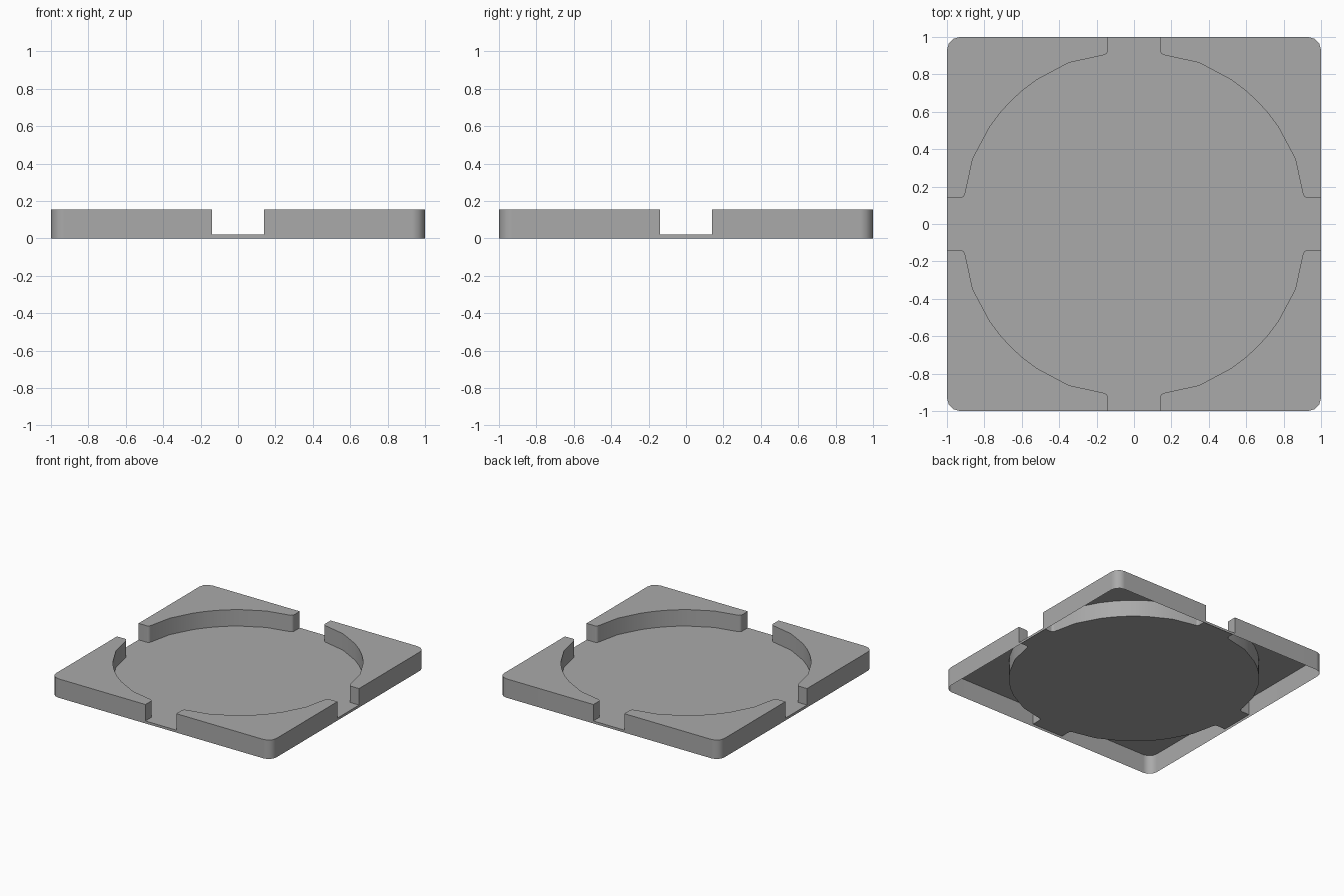
import bpy, bmesh
from math import radians, sin, cos

cube = bpy.data.objects.get("Cube")
if cube:
    bpy.data.objects.remove(cube, do_unlink=True)

TOP, FLOOR, GAP, RADIUS, CORNER = 0.155, 0.02, 0.14, 0.93, 0.07

# Plan of one raised corner: outer side, then the notch and round inner side
outer = [(1, GAP)]
for i in range(4):
    a = radians(30 * i)
    outer.append((1 - CORNER + CORNER * cos(a), 1 - CORNER + CORNER * sin(a)))
outer.append((GAP, 1))
lip = [(GAP, 0.925), (0.145, 0.913), (0.157, 0.904)]
arc = [(RADIUS * sin(radians(a)), RADIUS * cos(radians(a)))
       for a in (22, 34, 40, 45, 50, 56, 68)]
inner = [outer[-1]] + lip + arc + [(y, x) for x, y in reversed(lip)] + [outer[0]]

bm = bmesh.new()
cache = {}


def vert(p, z):
    key = (round(p[0], 4), round(p[1], 4), z)
    if key not in cache:
        cache[key] = bm.verts.new(key)
    return cache[key]


def face(*corners):
    bm.faces.new([vert(p, z) for p, z in corners])


def turn(points, quarter):
    for _ in range(quarter):
        points = [(-y, x) for x, y in points]
    return points


floor_loop = []
for q in range(4):
    out, inn = turn(outer, q), turn(inner, q)
    # Raised flat top of the corner
    face(*[(p, TOP) for p in out + inn[1:-1]])
    # Outer walls, reaching the ground
    for i, (a, b) in enumerate(zip(out, out[1:])):
        loop = [(a, 0), (b, 0)]
        if i == len(out) - 2:
            loop.append((b, FLOOR))
        loop += [(b, TOP), (a, TOP)]
        if i == 0:
            loop.append((a, FLOOR))
        face(*loop)
    # Inner walls, reaching the recessed floor
    for a, b in zip(inn, inn[1:]):
        face((a, FLOOR), (b, FLOOR), (b, TOP), (a, TOP))
    # Low edge across the gap to the next corner
    a, b = out[-1], turn(outer, q + 1)[0]
    face((a, 0), (b, 0), (b, FLOOR), (a, FLOOR))
    floor_loop += [(p, FLOOR) for p in reversed(inn)]

# Recessed round floor with four channels; the underside stays open
face(*floor_loop)

# Soften the rims
rims = [e for e in bm.edges
        if len(e.link_faces) == 2 and e.calc_face_angle() > radians(35)]
bmesh.ops.bevel(bm, geom=rims, offset=0.008, offset_type='OFFSET', segments=3,
                profile=0.5, affect='EDGES', clamp_overlap=True)

mesh = bpy.data.meshes.new("tray")
bm.to_mesh(mesh)
bm.free()
tray = bpy.data.objects.new("tray", mesh)
bpy.context.collection.objects.link(tray)

grey = bpy.data.materials.new("plain grey")
grey.use_nodes = True
colour = (0.4, 0.4, 0.4, 1)
grey.diffuse_color = colour
grey.node_tree.nodes["Principled BSDF"].inputs["Base Color"].default_value = colour
mesh.materials.append(grey)

# Smooth shading that keeps the large faces flat
bpy.ops.object.select_all(action='DESELECT')
tray.select_set(True)
bpy.context.view_layer.objects.active = tray
bpy.ops.object.shade_smooth_by_angle(angle=radians(40))
weighted = tray.modifiers.new("even_normals", 'WEIGHTED_NORMAL')
weighted.keep_sharp = True
